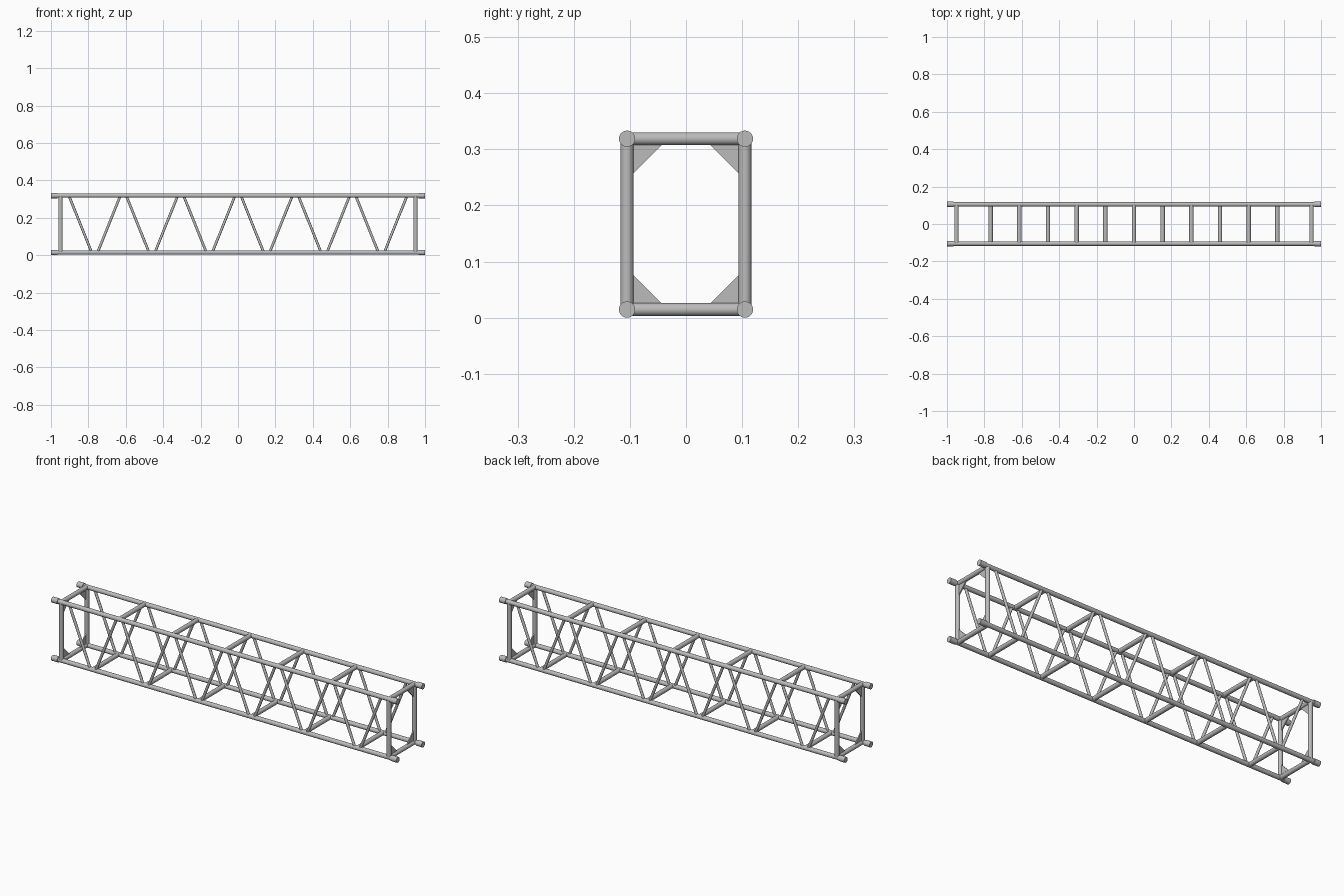
import bpy
import bmesh
import math
from mathutils import Vector

cube = bpy.data.objects.get("Cube")
if cube:
    bpy.data.objects.remove(cube, do_unlink=True)

# Main dimensions
SIDE_Y = 0.105
LOW, HIGH = 0.0145, 0.319
TUBE, BRACE, COUPLER = 0.0115, 0.007, 0.0145
END_X = 0.949
BAY = 0.1533
GAP = 0.0155

metal = bpy.data.materials.new("brushed aluminium grey")
metal.use_nodes = True
GREY = (0.5, 0.5, 0.5, 1)
metal.diffuse_color = GREY
metal.node_tree.nodes["Principled BSDF"].inputs["Base Color"].default_value = GREY


def tube(name, start, end, radius):
    """Round bar between two points."""
    start, end = Vector(start), Vector(end)
    axis = end - start
    bpy.ops.mesh.primitive_cylinder_add(vertices=24, radius=radius, depth=axis.length,
                                        location=(start + end) / 2)
    bar = bpy.context.object
    bar.name = name
    bar.rotation_euler = axis.to_track_quat('Z', 'Y').to_euler()
    bar.data.materials.append(metal)
    bpy.ops.object.shade_smooth_by_angle(angle=math.radians(40))


def gusset(x, sy, z, up):
    """Triangular corner plate in the end frame."""
    y = sy * SIDE_Y
    leg = 0.0615
    bm = bmesh.new()
    corners = [(x - 0.003, y, z), (x - 0.003, y - sy * leg, z + up * TUBE),
               (x - 0.003, y - sy * TUBE, z + up * leg)]
    # Corner point sits hidden inside the tubes
    corners[0] = (x - 0.003, y - sy * TUBE, z + up * TUBE)
    face = bm.faces.new([bm.verts.new(c) for c in corners])
    out = bmesh.ops.extrude_face_region(bm, geom=[face])
    moved = [v for v in out["geom"] if isinstance(v, bmesh.types.BMVert)]
    bmesh.ops.translate(bm, verts=moved, vec=(0.006, 0, 0))
    bmesh.ops.recalc_face_normals(bm, faces=bm.faces)
    mesh = bpy.data.meshes.new("corner_gusset")
    bm.to_mesh(mesh)
    bm.free()
    mesh.materials.append(metal)
    bpy.context.collection.objects.link(bpy.data.objects.new("corner_gusset", mesh))


# Long chords with thicker couplers at both ends
for y in (-SIDE_Y, SIDE_Y):
    for z in (LOW, HIGH):
        tube("chord", (-0.97, y, z), (0.97, y, z), TUBE)
        for sx in (-1, 1):
            tube("end_coupler", (sx * 0.965, y, z), (sx, y, z), COUPLER)

# End frames
for x in (-END_X, END_X):
    for sy in (-1, 1):
        tube("end_post", (x, sy * SIDE_Y, LOW), (x, sy * SIDE_Y, HIGH), TUBE)
        gusset(x, sy, LOW, 1)
        gusset(x, sy, HIGH, -1)
    for z in (LOW, HIGH):
        tube("end_crossbar", (x, -SIDE_Y, z), (x, SIDE_Y, z), TUBE)


def node_z(k):
    return HIGH if k % 2 == 0 else LOW


# Crossbars alternate between top and bottom
for k in range(-5, 6):
    tube("crossbar", (k * BAY, -SIDE_Y, node_z(k)), (k * BAY, SIDE_Y, node_z(k)), TUBE)

# Zigzag braces on both sides
for y in (-SIDE_Y, SIDE_Y):
    for k in range(-6, 6):
        tube("diagonal_brace", (k * BAY + GAP, y, node_z(k)),
             ((k + 1) * BAY - GAP, y, node_z(k + 1)), BRACE)
